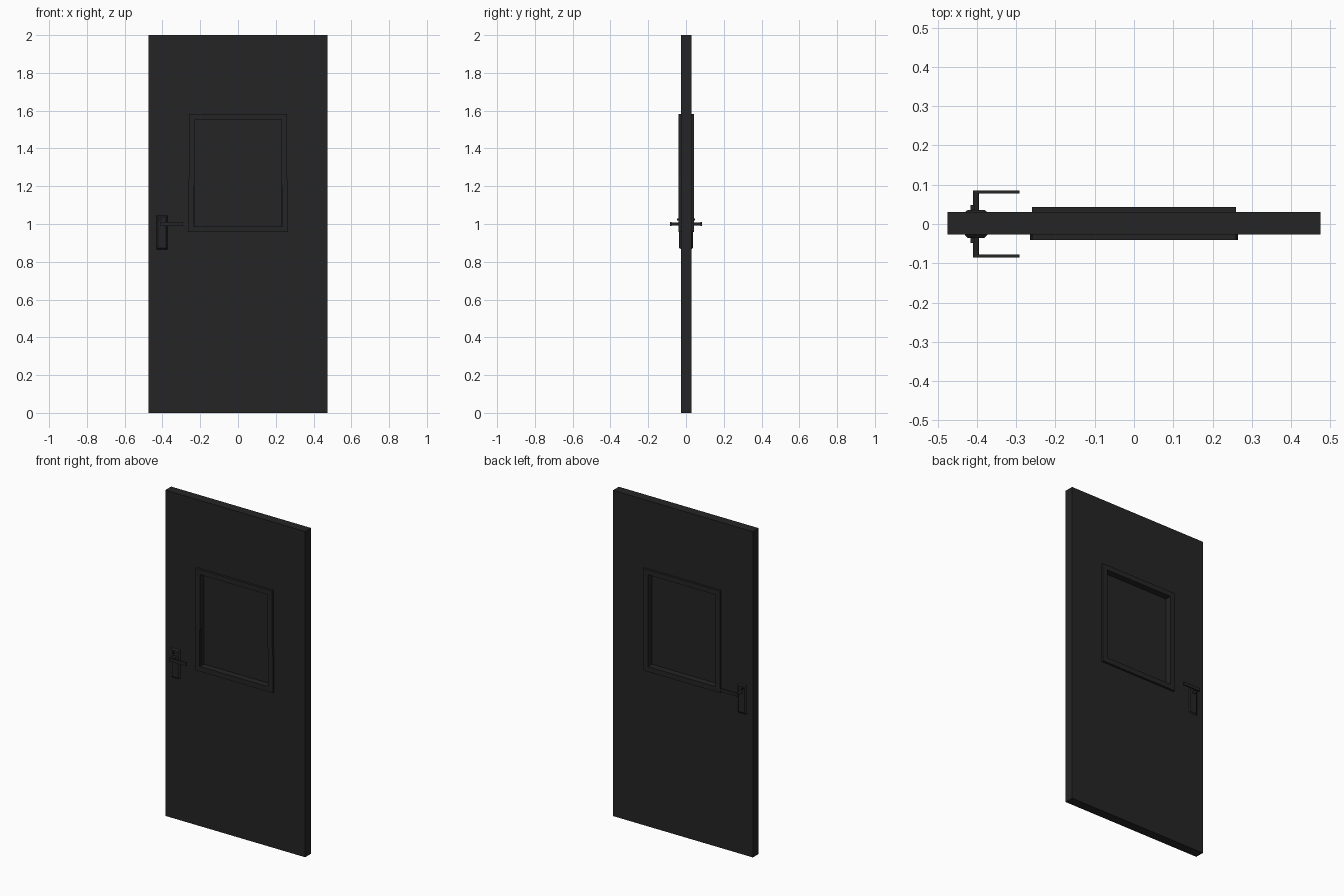
import bpy, bmesh, math
from mathutils import Matrix

if "Cube" in bpy.data.objects:
    bpy.data.objects.remove(bpy.data.objects["Cube"])

black = bpy.data.materials.new("charcoal_black")
black.diffuse_color = (0.018, 0.018, 0.018, 1)
black.use_nodes = True
black.node_tree.nodes["Principled BSDF"].inputs["Base Color"].default_value = black.diffuse_color


def finish(name, bm):
    bmesh.ops.recalc_face_normals(bm, faces=bm.faces)
    me = bpy.data.meshes.new(name)
    bm.to_mesh(me)
    bm.free()
    me.materials.append(black)
    ob = bpy.data.objects.new(name, me)
    bpy.context.collection.objects.link(ob)
    return ob


def box(name, x0, x1, y0, y1, z0, z1):
    bm = bmesh.new()
    bmesh.ops.create_cube(bm, size=1)
    for v in bm.verts:
        v.co = (x0 if v.co.x < 0 else x1,
                y0 if v.co.y < 0 else y1,
                z0 if v.co.z < 0 else z1)
    return finish(name, bm)


def loop(half, z0, z1, flare=0):
    # rectangle outline, optionally a little wider in its lower part
    w = half + flare
    right = [(w, z0), (w, 1.18), (half, 1.25), (half, z1)]
    return right + [(-x, z) for x, z in reversed(right)]


def ring(name, outer, inner, y0, y1):
    # rectangular ring with a square section
    bm = bmesh.new()
    rows = [[bm.verts.new((x, y, z)) for x, z in pts]
            for pts, y in ((outer, y0), (inner, y0), (inner, y1), (outer, y1))]
    n = len(outer)
    for k in range(4):
        a, b = rows[k], rows[(k + 1) % 4]
        for i in range(n):
            j = (i + 1) % n
            bm.faces.new((a[i], a[j], b[j], b[i]))
    return finish(name, bm)


# door leaf with window opening, and the pane
ring("door_leaf", loop(0.475, 0, 2), loop(0.229, 0.988, 1.552), -0.027, 0.03)
box("window_pane", -0.229, 0.229, -0.002, 0.004, 0.988, 1.552)

# window frames: the front one flares slightly at the bottom
ring("window_frame_front", loop(0.26, 0.957, 1.583, 0.005),
     loop(0.229, 0.988, 1.552, 0.004), -0.041, -0.027)
ring("window_frame_back", loop(0.26, 0.957, 1.583),
     loop(0.229, 0.988, 1.552), 0.03, 0.043)

# handles on both sides
for side, s, face in (("front", -1, -0.027), ("back", 1, 0.03)):
    # chamfered backplate
    bm = bmesh.new()
    bmesh.ops.create_cube(bm, size=1)
    for v in bm.verts:
        outer = v.co.y < 0
        inset = 0 if outer else 0.008
        v.co = (-0.402 + math.copysign(0.029 - inset, v.co.x),
                face if outer else s * 0.036,
                0.956 + math.copysign(0.09 - inset, v.co.z))
    finish("handle_plate_" + side, bm)

    # round spindle
    bm = bmesh.new()
    bmesh.ops.create_cone(bm, cap_ends=True, segments=12, radius1=0.008, radius2=0.008,
                          depth=0.05,
                          matrix=Matrix.Translation((-0.402, s * 0.057, 1.0))
                          @ Matrix.Rotation(math.pi / 2, 4, 'X'))
    finish("handle_spindle_" + side, bm)

    # flat lever and small lock button
    y = sorted((s * 0.078, s * 0.085))
    box("handle_lever_" + side, -0.41, -0.292, y[0], y[1], 0.99, 1.01)
    y = sorted((s * 0.03, s * 0.048))
    box("lock_button_" + side, -0.416, -0.406, y[0], y[1], 1.018, 1.03)
